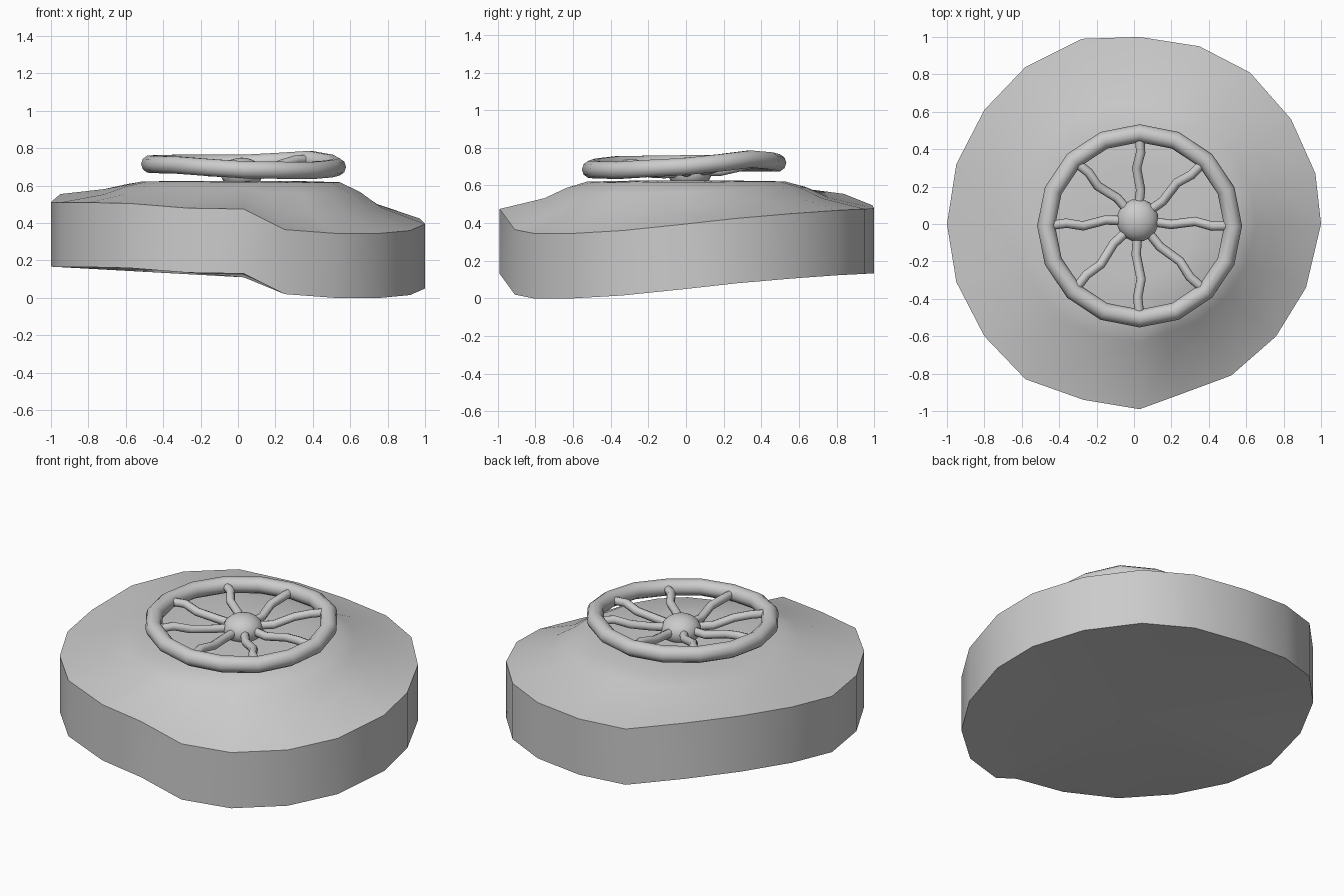
import bpy, bmesh
from math import sin, cos, pi, radians
from mathutils import Vector

if "Cube" in bpy.data.objects:
    bpy.data.objects.remove(bpy.data.objects["Cube"])

# rim corners of the warped cushion: x, y, top height
RIM = [(1.0, 0, .395), (.97, .27, .425), (.84, .56, .45), (.62, .81, .468), (.35, .95, .475),
       (.03, 1.0, .478), (-.28, .99, .495), (-.58, .84, .555), (-.80, .61, .57), (-.95, .32, .555),
       (-1.0, 0, .512), (-.95, -.31, .51), (-.80, -.60, .51), (-.58, -.83, .505), (-.27, -.94, .48),
       (.03, -.99, .475), (.25, -.91, .365), (.52, -.81, .345), (.76, -.60, .345), (.92, -.34, .36)]
CX, CY, PLATEAU = .03, 0.0, .625
THICK = .345


def finish(bm, name, angle=35):
    bmesh.ops.recalc_face_normals(bm, faces=bm.faces)
    me = bpy.data.meshes.new(name)
    bm.to_mesh(me)
    bm.free()
    ob = bpy.data.objects.new(name, me)
    bpy.context.collection.objects.link(ob)
    bpy.context.view_layer.objects.active = ob
    ob.select_set(True)
    bpy.ops.object.shade_smooth_by_angle(angle=radians(angle))
    ob.select_set(False)
    return ob


def tube(name, points, radius, closed=False, sides=10):
    """Round tube swept through the points."""
    bm = bmesh.new()
    pts = [Vector(p) for p in points]
    n = len(pts)
    rings = []
    for i, p in enumerate(pts):
        a = pts[(i - 1) % n] if closed else pts[max(i - 1, 0)]
        b = pts[(i + 1) % n] if closed else pts[min(i + 1, n - 1)]
        t = (b - a).normalized()
        side = t.cross(Vector((0, 0, 1))).normalized()
        up = side.cross(t)
        rings.append([bm.verts.new(p + radius * (cos(k * 2 * pi / sides) * side + sin(k * 2 * pi / sides) * up))
                      for k in range(sides)])
    for i in range(n if closed else n - 1):
        r, s = rings[i], rings[(i + 1) % n]
        for k in range(sides):
            j = (k + 1) % sides
            bm.faces.new((r[k], r[j], s[j], s[k]))
    if not closed:
        bm.faces.new(rings[0])
        bm.faces.new(rings[-1])
    return finish(bm, name, 60)


# cushion: bottom edge, rim, then rings climbing to the plateau
bm = bmesh.new()
rings = [[bm.verts.new((x, y, z - THICK)) for x, y, z in RIM]]
for r, f in ((1, 0), (.76, .38), (.64, .75), (.53, .97), (.3, 1)):
    rings.append([bm.verts.new((CX + (x - CX) * r, CY + (y - CY) * r, z + (PLATEAU - z) * f))
                  for x, y, z in RIM])
n = len(RIM)
for a, b in zip(rings, rings[1:]):
    for i in range(n):
        j = (i + 1) % n
        bm.faces.new((a[i], a[j], b[j], b[i]))
for ring, z in ((rings[0], .11), (rings[-1], PLATEAU)):
    c = bm.verts.new((CX, CY, z))
    for i in range(n):
        bm.faces.new((ring[i], ring[(i + 1) % n], c))
finish(bm, "cushion_body", 40)

# wheel rim, slightly bent; one height per eighth turn
HEIGHTS = [.70, .74, .72, .72, .715, .71, .685, .68]


def wheel_point(k):
    a = k * pi / 8
    i = (k // 2) % 8
    z = HEIGHTS[i] if k % 2 == 0 else (HEIGHTS[i] + HEIGHTS[(i + 1) % 8]) / 2
    return Vector((.03 + .5 * cos(a), -.01 + .495 * sin(a), z))


tube("wheel_rim", [wheel_point(k) for k in range(16)], .048, closed=True)

# spokes with a slight wobble
hub = Vector((.02, .02, .675))
for k in range(8):
    end = wheel_point(2 * k)
    d = end - hub
    side = d.cross(Vector((0, 0, 1))).normalized()
    tube(f"spoke_{k + 1}",
         [hub + d * t + side * w + Vector((0, 0, h))
          for t, w, h in ((.1, 0, -.005), (.35, .012, -.015), (.6, -.012, 0), (.78, .008, .012), (.97, 0, 0))],
         .025, sides=8)

# hub
bm = bmesh.new()
bmesh.ops.create_uvsphere(bm, u_segments=20, v_segments=12, radius=1)
bmesh.ops.scale(bm, vec=(.112, .115, .085), verts=bm.verts)
bmesh.ops.translate(bm, vec=(.02, .02, .665), verts=bm.verts)
finish(bm, "wheel_hub", 60)
